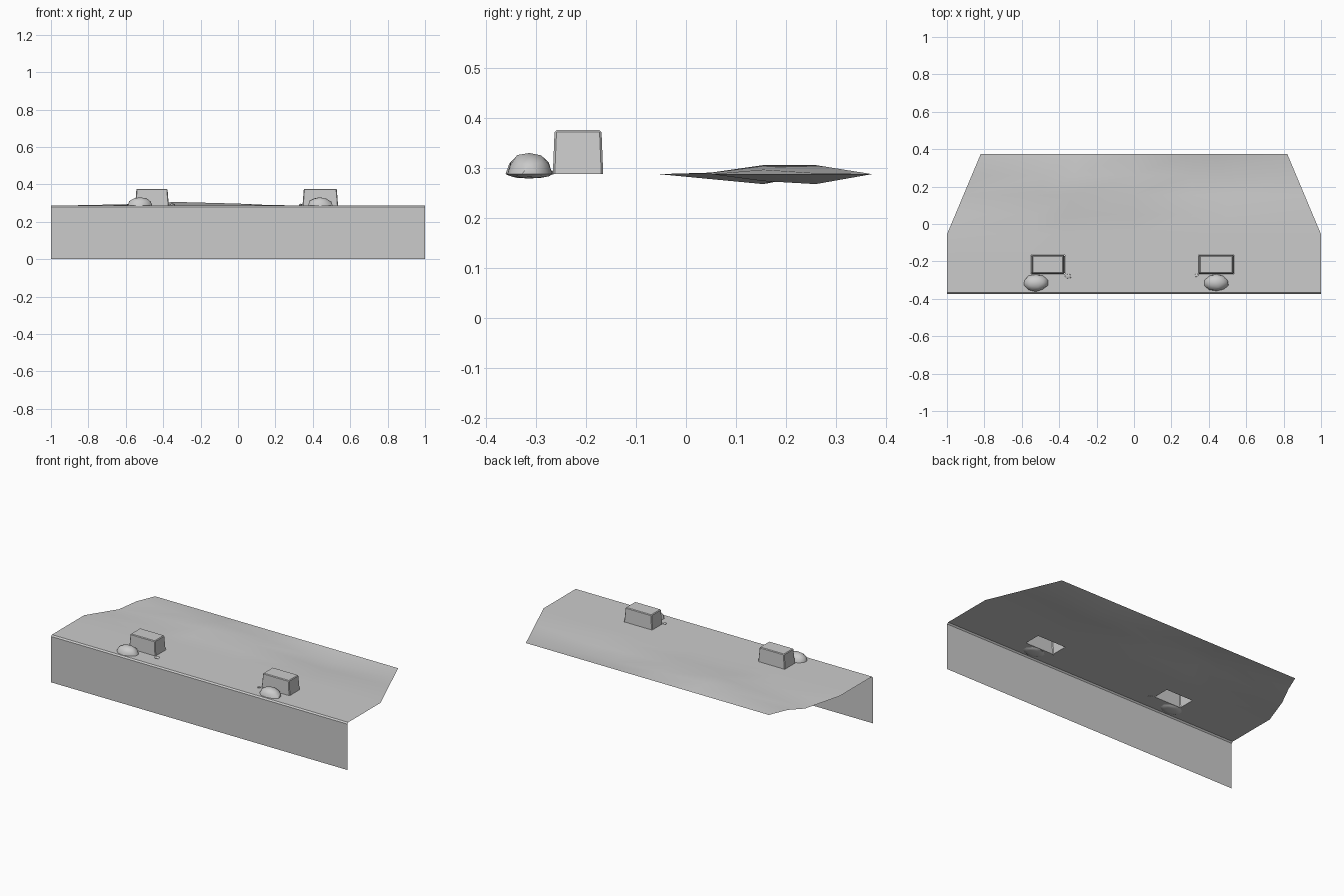
import bpy, bmesh, random
from mathutils import Vector

if "Cube" in bpy.data.objects:
    bpy.data.objects.remove(bpy.data.objects["Cube"])

random.seed(4)
G = 0.288  # ground level on top of the ledge


def finish(bm, name, angle=None):
    me = bpy.data.meshes.new(name)
    bm.to_mesh(me)
    bm.free()
    ob = bpy.data.objects.new(name, me)
    bpy.context.collection.objects.link(ob)
    if angle:
        bpy.context.view_layer.objects.active = ob
        ob.select_set(True)
        bpy.ops.object.shade_smooth_by_angle(angle=angle)
        ob.select_set(False)
    return ob


# Front wall with small chamfer at its top edge
bm = bmesh.new()
prof = [(-0.373, 0), (-0.373, 0.28), (-0.365, G)]
rows = [[bm.verts.new((x, y, z)) for x in (-1, 1)] for y, z in prof]
for a, b in zip(rows, rows[1:]):
    bm.faces.new((a[0], a[1], b[1], b[0]))
finish(bm, "front_wall")

# Undulating top sheet, narrowing to the back, open under the two blocks
xs = [-1, -0.55, -0.37, 0, 0.345, 0.535, 1]
ys = [-0.365, -0.267, -0.166, -0.055, 0.05, 0.155, 0.26, 0.373]
bumps = {(0, 4): -0.010, (0, 5): -0.02, (1, 5): 0.006, (1, 6): 0.008,
         (2, 4): 0.003, (2, 5): 0.018, (2, 6): 0.018, (3, 5): 0.009,
         (3, 6): 0.002, (4, 5): -0.006, (4, 6): -0.018,
         (5, 5): -0.014, (5, 6): -0.02}
bm = bmesh.new()
grid = []
for j, y in enumerate(ys):
    s = 1 - 0.18 * max(0, (y + 0.055) / 0.428)
    grid.append([bm.verts.new((x * s, y, G + bumps.get((i, j), 0)))
                 for i, x in enumerate(xs)])
for j in range(len(ys) - 1):
    for i in range(len(xs) - 1):
        if j == 1 and i in (1, 4):
            continue
        bm.faces.new((grid[j][i], grid[j][i + 1],
                      grid[j + 1][i + 1], grid[j + 1][i]))
finish(bm, "ground_sheet", 0.6)


# Tapered blocks, open at the bottom, with softened edges
def block(name, x0, x1):
    cx, cy = (x0 + x1) / 2, -0.2165
    bm = bmesh.new()
    bmesh.ops.create_cube(bm, size=1)
    for v in bm.verts:
        top = v.co.z > 0
        v.co = Vector((cx + v.co.x * (x1 - x0 - (0.014 if top else 0)),
                       cy + v.co.y * (0.094 if top else 0.101),
                       0.376 if top else G))
    low = [f for f in bm.faces if all(v.co.z < 0.3 for v in f.verts)]
    bmesh.ops.delete(bm, geom=low, context='FACES_ONLY')
    edges = [e for e in bm.edges if len(e.link_faces) == 2]
    bmesh.ops.bevel(bm, geom=edges, offset=0.004, segments=1, affect='EDGES')
    finish(bm, name)


block("left_block", -0.55, -0.37)
block("right_block", 0.345, 0.535)


# Rounded boulders and pebbles
def rock(name, loc, size, sub=2, jitter=0.05):
    bm = bmesh.new()
    bmesh.ops.create_icosphere(bm, subdivisions=sub, radius=1)
    for v in bm.verts:
        c = v.co * (1 + random.uniform(-jitter, jitter))
        if c.z < 0:
            c.z *= 0.2
        v.co = Vector([c[k] * size[k] + loc[k] for k in range(3)])
    finish(bm, name, 0.7)


rock("left_boulder", (-0.525, -0.314, 0.288), (0.066, 0.046, 0.043))
rock("right_boulder", (0.44, -0.314, 0.288), (0.066, 0.046, 0.043))
rock("left_pebble", (-0.352, -0.279, 0.288), (0.019, 0.014, 0.012), 1, 0.15)
rock("right_pebble", (0.335, -0.274, 0.288), (0.012, 0.01, 0.01), 1, 0.15)
